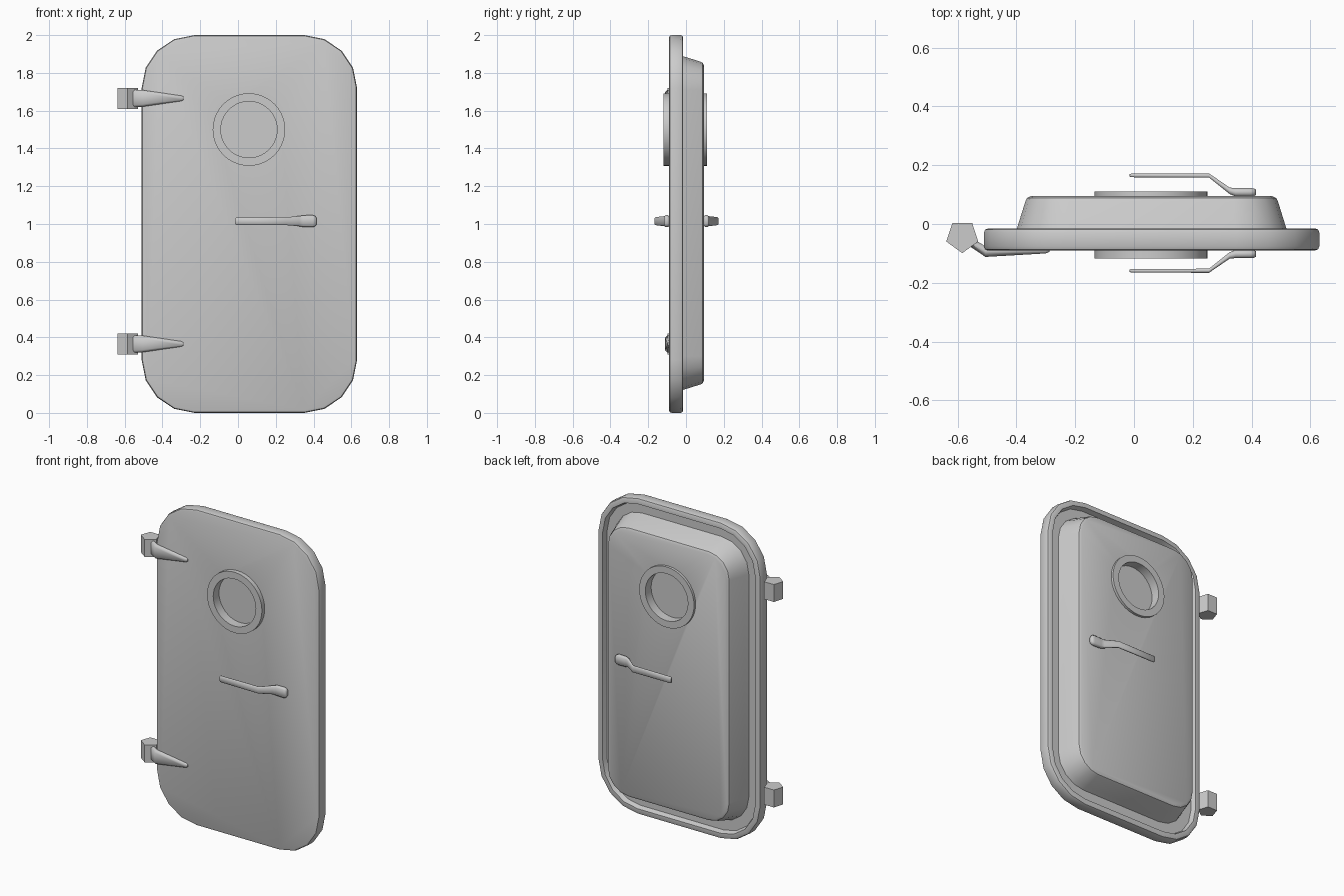
import bpy, bmesh
from math import sin, cos, pi, radians
from mathutils import Vector

cube = bpy.data.objects.get("Cube")
if cube:
    bpy.data.objects.remove(cube, do_unlink=True)

# Single painted metal colour
metal = bpy.data.materials.new("grey_metal")
metal.use_nodes = True
metal.diffuse_color = (0.6, 0.6, 0.6, 1)
metal.node_tree.nodes["Principled BSDF"].inputs["Base Color"].default_value = (0.6, 0.6, 0.6, 1)

CX = 0.06                     # door centre line
WINDOW = (0.058, 1.5)         # porthole centre in x, z


def skin(name, rings, loop=False, smooth=35):
    """Join matching rings of points into a solid; loop closes it like a torus."""
    bm = bmesh.new()
    rows = [[bm.verts.new(p) for p in ring] for ring in rings]
    n = len(rows[0])
    pairs = list(zip(rows, rows[1:])) + ([(rows[-1], rows[0])] if loop else [])
    for a, b in pairs:
        for i in range(n):
            j = (i + 1) % n
            bm.faces.new((a[i], a[j], b[j], b[i]))
    if not loop:
        bm.faces.new(rows[0])
        bm.faces.new(rows[-1])
    bmesh.ops.recalc_face_normals(bm, faces=bm.faces[:])
    mesh = bpy.data.meshes.new(name)
    bm.to_mesh(mesh)
    bm.free()
    mesh.materials.append(metal)
    ob = bpy.data.objects.new(name, mesh)
    bpy.context.collection.objects.link(ob)
    if smooth:
        activate(ob)
        bpy.ops.object.shade_smooth_by_angle(angle=radians(smooth))
    return ob


def activate(ob):
    bpy.ops.object.select_all(action='DESELECT')
    ob.select_set(True)
    bpy.context.view_layer.objects.active = ob


def rounded_rect(hw, hh, r, y, cz=1.0, steps=4):
    """Upright rounded rectangle around the door centre line."""
    pts = []
    for k, (sx, sz) in enumerate([(1, 1), (-1, 1), (-1, -1), (1, -1)]):
        for s in range(steps + 1):
            a = (k + s / steps) * pi / 2
            pts.append((CX + sx * (hw - r) + r * cos(a), y, cz + sz * (hh - r) + r * sin(a)))
    return pts


def circle(r, y, n=40):
    return [(WINDOW[0] + r * cos(2 * pi * i / n), y, WINDOW[1] + r * sin(2 * pi * i / n))
            for i in range(n)]


def bar(name, stations, z, corner):
    """Loft a chamfered box section along stations (x, y, half height, half depth)."""
    rings = []
    for x, y, h, d in stations:
        c = corner * min(h, d)
        quarter = [(d, h - c), (d - c, h)]
        sect = quarter + [(-a, b) for a, b in reversed(quarter)]
        sect += [(-a, -b) for a, b in sect]
        rings.append([(x, y + a, z + b) for a, b in sect])
    return skin(name, rings, smooth=50)


# Outer door slab with a raised lip around the back
slab = [(0.014, -0.09), (0.004, -0.086), (0, -0.076), (0, -0.029), (0.004, -0.019),
        (0.014, -0.015), (0.036, -0.015), (0.046, -0.045)]
door = skin("door_slab", [rounded_rect(0.57 - i, 1 - i, 0.28 - i, y) for i, y in slab])

# Tapered panel on the back
taper = [(0, -0.05), (0.012, -0.015), (0.04, 0.075), (0.046, 0.088), (0.06, 0.095)]
panel = skin("back_panel",
             [rounded_rect(0.47 - i, 0.895 - i, 0.19 - i, y, 1.005) for i, y in taper])

# Porthole opening through both layers
cutter = skin("porthole_cutter", [circle(0.17, -0.3), circle(0.17, 0.3)], smooth=0)
cutter.hide_render = True
for ob in (door, panel):
    mod = ob.modifiers.new("opening", 'BOOLEAN')
    mod.operation = 'DIFFERENCE'
    mod.solver = 'EXACT'
    mod.object = cutter
    activate(ob)
    bpy.ops.object.modifier_apply(modifier=mod.name)
bpy.data.objects.remove(cutter, do_unlink=True)

# Porthole frame and window
skin("porthole_frame", [circle(0.192, -0.118), circle(0.192, 0.111),
                        circle(0.149, 0.111), circle(0.149, -0.118)], loop=True)
skin("porthole_window", [circle(0.152, -0.06), circle(0.152, 0.053)])

# Lever handles, one on each face
lever = [(-0.015, 0.162, 0.014, 0.004), (-0.009, 0.162, 0.02, 0.006), (0.255, 0.162, 0.021, 0.007),
         (0.325, 0.11, 0.027, 0.011), (0.345, 0.105, 0.031, 0.014), (0.395, 0.105, 0.032, 0.014),
         (0.408, 0.105, 0.028, 0.013), (0.415, 0.105, 0.018, 0.009)]
for name, side in (("front_handle", -1), ("back_handle", 1)):
    bar(name, [(x, 0.003 + side * y, h, d) for x, y, h, d in lever], 1.015, 0.6)

# Hinges: five-sided knuckle and tapering strap
for name, z in (("upper", 1.665), ("lower", 0.365)):
    knuckle = [Vector((-0.584 + 0.057 * sin(2 * pi * k / 5), -0.042 - 0.057 * cos(2 * pi * k / 5), 0))
               for k in range(5)]
    skin(name + "_hinge_knuckle", [[p + Vector((0, 0, z + s * 0.055)) for p in knuckle]
                                   for s in (-1, 1)], smooth=0)
    bar(name + "_hinge_strap",
        [(-0.57, -0.052, 0.047, 0.016), (-0.505, -0.094, 0.044, 0.018),
         (-0.3, -0.091, 0.014, 0.009), (-0.288, -0.09, 0.008, 0.005)], z, 0.7)
